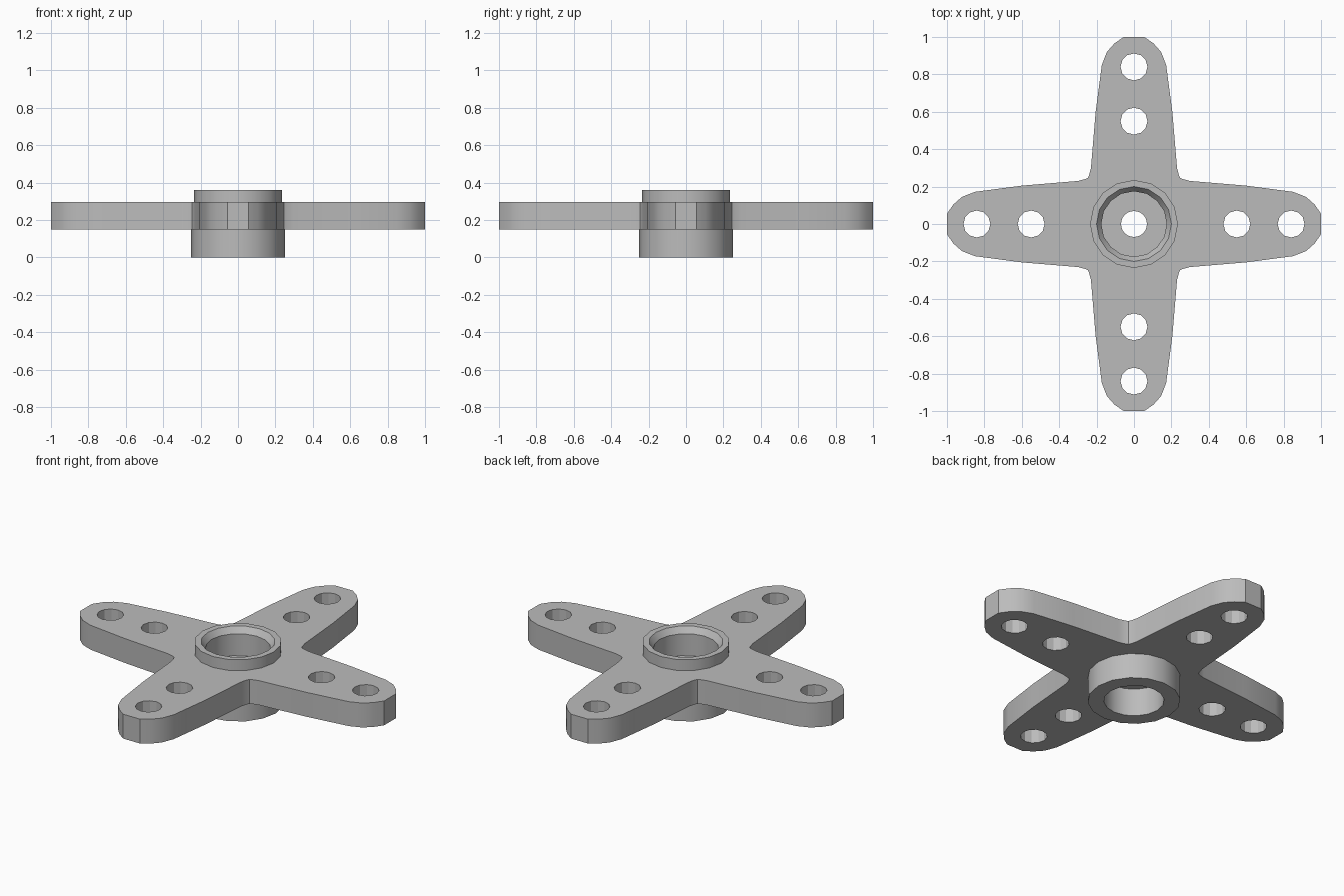
import bpy, bmesh
from math import cos, sin, pi, radians
from mathutils import Matrix, Vector

cube = bpy.data.objects.get("Cube")
if cube:
    bpy.data.objects.remove(cube)

grey = bpy.data.materials.new("plain grey")
grey.use_nodes = True
grey.diffuse_color = (0.5, 0.5, 0.5, 1)
grey.node_tree.nodes["Principled BSDF"].inputs["Base Color"].default_value = (0.5, 0.5, 0.5, 1)

PLATE_LOW, PLATE_HIGH = 0.15, 0.295


def finish(obj):
    """Weld, fix normals, colour and smooth a mesh object."""
    bm = bmesh.new()
    bm.from_mesh(obj.data)
    bmesh.ops.remove_doubles(bm, verts=bm.verts, dist=0.0005)
    bmesh.ops.recalc_face_normals(bm, faces=bm.faces)
    bm.to_mesh(obj.data)
    bm.free()
    obj.data.materials.clear()
    obj.data.materials.append(grey)
    bpy.ops.object.select_all(action="DESELECT")
    obj.select_set(True)
    bpy.context.view_layer.objects.active = obj
    bpy.ops.object.shade_smooth_by_angle(angle=radians(28))


def circle(radius, sides, x=0, y=0):
    return [(x + radius * cos(2 * pi * i / sides), y + radius * sin(2 * pi * i / sides))
            for i in range(sides)]


def add_loop(curve, points):
    spline = curve.splines.new("POLY")
    spline.points.add(len(points) - 1)
    for point, (x, y) in zip(spline.points, points):
        point.co = (x, y, 0, 1)
    spline.use_cyclic_u = True


# Four-armed plate: one arm's edge mirrored, then turned four times
half_arm = [(1, 0.055), (0.965, 0.105), (0.92, 0.145), (0.85, 0.172),
            (0.6, 0.205), (0.3, 0.23), (0.262, 0.24)]
arm = [(x, -y) for x, y in reversed(half_arm)] + half_arm + [(0.247, 0.247)]
outline, holes = [], []
for k in range(4):
    turn = Matrix.Rotation(k * pi / 2, 2)
    outline += [tuple(turn @ Vector(p)) for p in arm]
    for distance in (0.55, 0.84):
        x, y = turn @ Vector((distance, 0))
        holes.append(circle(0.072, 12, x, y))

curve = bpy.data.curves.new("arm_plate", "CURVE")
curve.dimensions = "2D"
curve.fill_mode = "BOTH"
curve.extrude = (PLATE_HIGH - PLATE_LOW) / 2
for loop in [outline, circle(0.21, 16)] + holes:
    add_loop(curve, loop)
plate = bpy.data.objects.new("arm_plate", curve)
bpy.context.collection.objects.link(plate)
bpy.ops.object.select_all(action="DESELECT")
plate.select_set(True)
bpy.context.view_layer.objects.active = plate
bpy.ops.object.convert(target="MESH")
plate = bpy.context.view_layer.objects.active
plate.data.transform(Matrix.Translation((0, 0, (PLATE_LOW + PLATE_HIGH) / 2)))
finish(plate)


def lathe(name, profile, sides):
    """Turn a closed (radius, height) profile around z."""
    bm = bmesh.new()
    rings = [[bm.verts.new((x, y, z)) for x, y in circle(r, sides)] for r, z in profile]
    for a, b in zip(rings, rings[1:] + rings[:1]):
        for i in range(sides):
            j = (i + 1) % sides
            bm.faces.new((a[i], a[j], b[j], b[i]))
    mesh = bpy.data.meshes.new(name)
    bm.to_mesh(mesh)
    bm.free()
    obj = bpy.data.objects.new(name, mesh)
    bpy.context.collection.objects.link(obj)
    finish(obj)


# Hub: lower socket, thin web with screw hole, chamfered upper collar
lathe("hub", [(0.07, 0.165), (0.163, 0.165), (0.163, 0), (0.25, 0), (0.25, 0.16),
              (0.235, 0.16), (0.235, 0.36), (0.2, 0.36), (0.175, 0.325),
              (0.175, 0.195), (0.07, 0.195)], 16)
